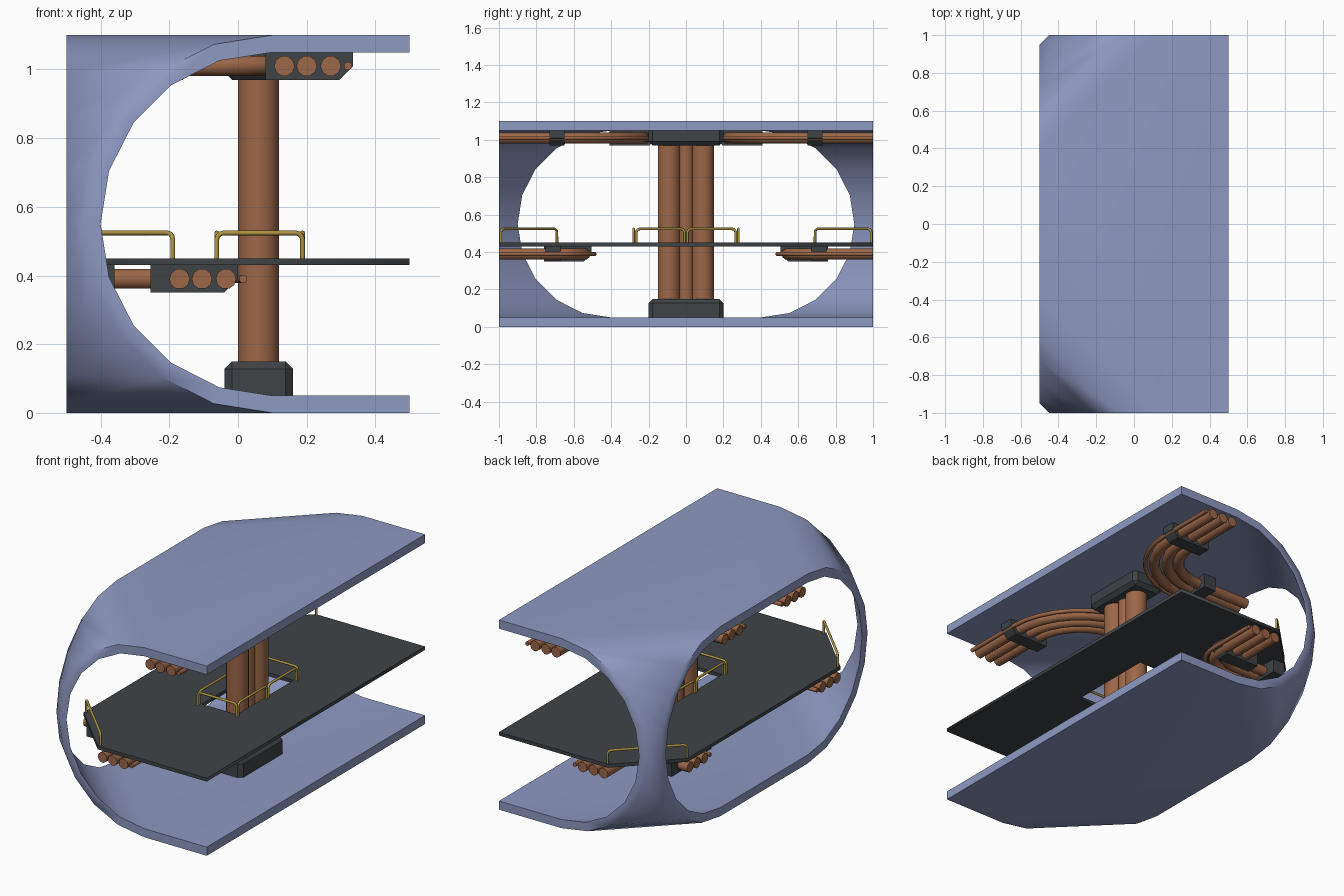
import bpy, bmesh, math
from math import sin, cos, pi
from mathutils import Vector

cube = bpy.data.objects.get("Cube")
if cube:
    bpy.data.objects.remove(cube, do_unlink=True)


def material(name, rgb):
    m = bpy.data.materials.new(name)
    m.use_nodes = True
    color = (*rgb, 1)
    m.diffuse_color = color
    m.node_tree.nodes["Principled BSDF"].inputs["Base Color"].default_value = color
    return m


SHELL = material("blue_grey_shell", (0.27, 0.32, 0.54))
DARK = material("dark_grey", (0.05, 0.057, 0.062))
COPPER = material("copper", (0.33, 0.135, 0.065))
YELLOW = material("rail_yellow", (0.42, 0.30, 0.055))


def add_object(name, mesh, mats, angle=30):
    obj = bpy.data.objects.new(name, mesh)
    bpy.context.collection.objects.link(obj)
    mesh.materials.clear()
    for m in mats:
        mesh.materials.append(m)
    bpy.ops.object.select_all(action='DESELECT')
    obj.select_set(True)
    bpy.context.view_layer.objects.active = obj
    if angle:
        bpy.ops.object.shade_smooth_by_angle(angle=math.radians(angle))
    return obj


def from_bmesh(name, bm, mats, angle=30):
    mesh = bpy.data.meshes.new(name)
    bm.to_mesh(mesh)
    bm.free()
    return add_object(name, mesh, mats, angle)


def from_curve(name, curve, mat, angle=30):
    temp = bpy.data.objects.new(name + "_path", curve)
    bpy.context.collection.objects.link(temp)
    bpy.context.view_layer.update()
    graph = bpy.context.evaluated_depsgraph_get()
    mesh = bpy.data.meshes.new_from_object(temp.evaluated_get(graph))
    bpy.data.objects.remove(temp, do_unlink=True)
    return add_object(name, mesh, [mat], angle)


def add_spline(curve, points, closed=False):
    s = curve.splines.new('POLY')
    s.points.add(len(points) - 1)
    for p, co in zip(s.points, points):
        p.co = (*co, 1)
    s.use_cyclic_u = closed


def tube(name, points, radius, mat, resolution=4):
    curve = bpy.data.curves.new(name, 'CURVE')
    curve.dimensions = '3D'
    curve.bevel_depth = radius
    curve.bevel_resolution = resolution
    curve.use_fill_caps = True
    add_spline(curve, points)
    return from_curve(name, curve, mat, 50)


# Shell: floor and ceiling slabs joined by two arched corner pillars
def build_shell():
    bm = bmesh.new()

    def face(pts):
        bm.faces.new([bm.verts.new(p) for p in pts])

    def arch(r, sy):
        ts = [pi * i / 10 for i in range(11)]
        end = [(0.1 - r * sin(t), sy, 0.55 + r * cos(t)) for t in ts]
        side = [(-0.5, sy * (0.4 + r * sin(t)), 0.55 + r * cos(t)) for t in ts]
        return end, side

    for sy in (-1, 1):
        oe, os = arch(0.55, sy)
        ie, inner = arch(0.5, sy)
        for a, b in ((oe, os), (ie, inner), (oe, ie), (os, inner)):
            for i in range(10):
                face((a[i], a[i + 1], b[i + 1], b[i]))
    plan = [(0.5, -1), (0.1, -1), (-0.5, -0.4), (-0.5, 0.4), (0.1, 1), (0.5, 1)]
    for z0, z1 in ((0, 0.05), (1.05, 1.1)):
        for z in (z0, z1):
            face([(x, y, z) for x, y in plan])
        for i in (0, 2, 4, 5):
            p, q = plan[i], plan[(i + 1) % 6]
            face([(*p, z0), (*q, z0), (*q, z1), (*p, z1)])
    bmesh.ops.remove_doubles(bm, verts=bm.verts, dist=0.0005)
    bmesh.ops.recalc_face_normals(bm, faces=bm.faces)
    # Inner walking surface, inner ceiling and the open long edge are dark
    for f in bm.faces:
        z = f.calc_center_median().z
        level = abs(f.normal.z) > 0.999 and 0.04 < z < 1.06
        if level or f.normal.x > 0.99:
            f.material_index = 1
    from_bmesh("shell", bm, [SHELL, DARK], 60)


build_shell()

# Middle deck with clipped corners and a pipe opening
deck = bpy.data.curves.new("deck", 'CURVE')
deck.dimensions = '2D'
deck.fill_mode = 'BOTH'
deck.extrude = 0.01
add_spline(deck, [(0.5, -1, 0), (0.5, 1, 0), (-0.2, 1, 0), (-0.5, 0.7, 0),
                  (-0.5, -0.7, 0), (-0.2, -1, 0)], True)
add_spline(deck, [(-0.05, -0.26, 0), (-0.05, 0.26, 0),
                  (0.175, 0.26, 0), (0.175, -0.26, 0)], True)
deck_obj = from_curve("deck", deck, DARK, 0)
deck_obj.location.z = 0.44


# Central riser pipes between two mounting blocks
def cylinder(name, x, y, r, z0, z1):
    bm = bmesh.new()
    bmesh.ops.create_cone(bm, cap_ends=True, segments=20, radius1=r, radius2=r, depth=z1 - z0)
    bmesh.ops.translate(bm, verts=bm.verts, vec=(x, y, (z0 + z1) / 2))
    from_bmesh(name, bm, [COPPER])


for i, (y, r) in enumerate(((-0.09, 0.06), (0, 0.04), (0.09, 0.06))):
    cylinder(f"riser_pipe_{i + 1}", 0.06, y, r, 0.1, 1.0)


def block(name, z0, z1):
    bm = bmesh.new()
    bmesh.ops.create_cube(bm, size=1)
    bmesh.ops.scale(bm, verts=bm.verts, vec=(0.2, 0.4, z1 - z0))
    bmesh.ops.translate(bm, verts=bm.verts, vec=(0.06, 0, (z0 + z1) / 2))
    bmesh.ops.bevel(bm, geom=bm.edges[:], offset=0.022, segments=1,
                    affect='EDGES', profile=0.5)
    from_bmesh(name, bm, [DARK], 0)


block("floor_block", 0.02, 0.15)
block("ceiling_block", 0.97, 1.08)


# Clamp: block with one clipped lower edge, extruded along the pipe run
def clamp(name, origin, across, along, shift):
    bm = bmesh.new()
    profile = [(-0.13, 0.04), (0.125, 0.04), (0.125, 0), (0.085, -0.04), (-0.13, -0.04)]
    verts = [bm.verts.new(origin + across * (u + shift) + Vector((0, 0, v)) - along * 0.04)
             for u, v in profile]
    f = bm.faces.new(verts)
    ext = bmesh.ops.extrude_face_region(bm, geom=[f])
    new = [g for g in ext["geom"] if isinstance(g, bmesh.types.BMVert)]
    bmesh.ops.translate(bm, verts=new, vec=along * 0.08)
    bmesh.ops.recalc_face_normals(bm, faces=bm.faces)
    from_bmesh(name, bm, [DARK], 0)


# Pipe bundle: enters at the end, bends a quarter turn, leaves at the side
def bundle(name, sy, cx, cy, radius, z, clamp_y, clamp_x, shift):
    for i, (off, r) in enumerate(((-0.075, 0.03), (-0.01, 0.03), (0.06, 0.03), (0.11, 0.012))):
        R = radius + off
        pts = [(cx + R, -1)]
        pts += [(cx + R * cos(pi * k / 16), cy + R * sin(pi * k / 16)) for k in range(9)]
        pts.append((-0.5, cy + R))
        tube(f"{name}_pipe_{i + 1}", [(x, y * sy, z) for x, y in pts], r, COPPER, 3)
    X, Y = Vector((1, 0, 0)), Vector((0, sy, 0))
    clamp(name + "_end_clamp", Vector((cx + radius, clamp_y * sy, z)), X, Y, shift)
    clamp(name + "_side_clamp", Vector((clamp_x, (cy + radius) * sy, z)), Y, X, shift)


# Guard rail: a U-shaped tube with rounded corners
def rail(name, p, q):
    a, b = Vector((*p, 0)), Vector((*q, 0))
    d = (b - a).normalized()
    c, top = 0.02, 0.524
    half = [(0, 0.44)] + [(c - c * cos(pi * k / 6), top - c + c * sin(pi * k / 6))
                          for k in range(4)]
    pts = [a + d * u + Vector((0, 0, v)) for u, v in half]
    pts += [b - d * u + Vector((0, 0, v)) for u, v in reversed(half)]
    tube(name, pts, 0.007, YELLOW, 2)


for sy, side in ((1, "front"), (-1, "back")):
    bundle(f"{side}_ceiling", sy, -0.16, -0.65, 0.37, 1.01, -0.69, -0.2, 0)
    bundle(f"{side}_deck", sy, -0.195, -0.7, 0.1, 0.39, -0.71, -0.4, -0.03)
    rail(f"{side}_corner_rail", (-0.19, -0.99 * sy), (-0.49, -0.69 * sy))
    rail(f"{side}_opening_rail", (-0.062, -0.28 * sy), (0.188, -0.28 * sy))
    for x, part in ((-0.062, "right"), (0.188, "left")):
        rail(f"{side}_{part}_opening_rail", (x, -0.266 * sy), (x, -0.008 * sy))
